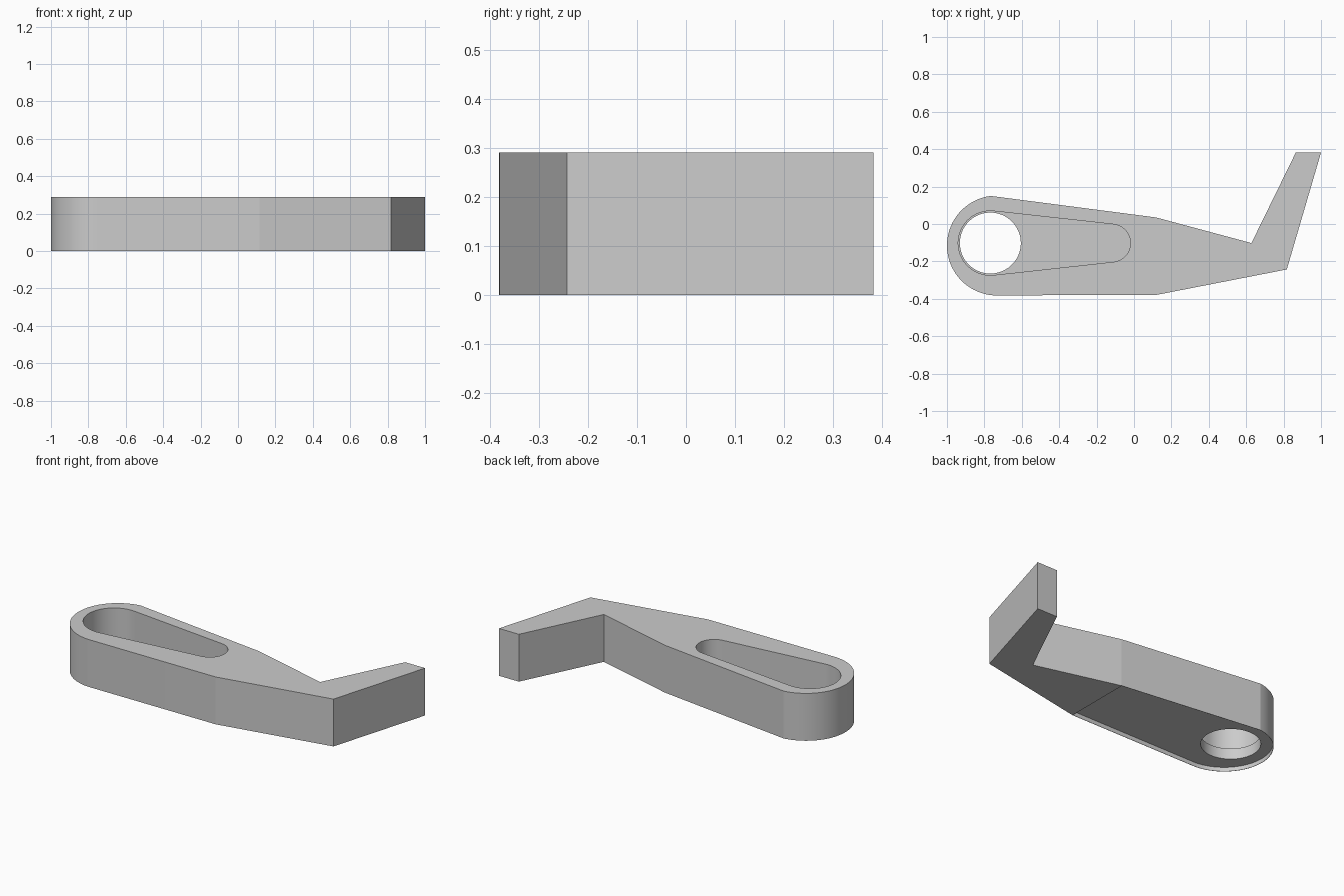
import bpy
import bmesh
from math import sin, cos, radians, acos, degrees

default_cube = bpy.data.objects.get("Cube")
if default_cube:
    bpy.data.objects.remove(default_cube, do_unlink=True)

HEIGHT = 0.29
RECESS = 0.025      # underside of the rounded half sits slightly higher
SLOT_FLOOR = 0.09
HUB = (-0.768, -0.102)
TIP = (-0.12, -0.102)

grey = bpy.data.materials.new("plain grey")
grey.use_nodes = True
colour = (0.6, 0.6, 0.6, 1)
grey.diffuse_color = colour
grey.node_tree.nodes["Principled BSDF"].inputs["Base Color"].default_value = colour


def arc(centre, radius, start, end, steps):
    """Points along an arc, angles in degrees."""
    angles = [radians(start + (end - start) * i / steps) for i in range(steps + 1)]
    return [(centre[0] + radius * cos(a), centre[1] + radius * sin(a)) for a in angles]


def prism(name, outline, bottom, top):
    """Extrude a flat outline between two heights."""
    bm = bmesh.new()
    base = bm.faces.new([bm.verts.new((x, y, bottom)) for x, y in outline])
    result = bmesh.ops.extrude_face_region(bm, geom=[base])
    moved = [v for v in result["geom"] if isinstance(v, bmesh.types.BMVert)]
    bmesh.ops.translate(bm, verts=moved, vec=(0, 0, top - bottom))
    bmesh.ops.recalc_face_normals(bm, faces=bm.faces)
    mesh = bpy.data.meshes.new(name)
    bm.to_mesh(mesh)
    bm.free()
    mesh.materials.append(grey)
    obj = bpy.data.objects.new(name, mesh)
    bpy.context.collection.objects.link(obj)
    return obj


def cut(target, cutter):
    """Subtract the cutter from the target and discard it."""
    cutter.hide_render = True
    mod = target.modifiers.new(cutter.name, "BOOLEAN")
    mod.operation = "DIFFERENCE"
    mod.solver = "EXACT"
    mod.object = cutter
    bpy.context.view_layer.objects.active = target
    bpy.ops.object.modifier_apply(modifier=mod.name)
    bpy.data.objects.remove(cutter, do_unlink=True)


def rounded_end(inset):
    """Rounded end of the arm, from its back corner to its front corner."""
    return arc((-0.733, -0.115), 0.267 - inset, 97, 266, 36)


# Arm body with the bent tail
tail = [(0.115, -0.38), (0.817, -0.243), (1.0, 0.382),
        (0.865, 0.382), (0.628, -0.102), (0.118, 0.035)]
arm = prism("lever_arm", rounded_end(0) + tail, 0, HEIGHT)

# Shallow hollow under the rounded half, leaving a paper-thin rim
lip = 0.002
hollow = rounded_end(lip) + [(0.115, -0.38 + lip), (0.115, 0.035 - lip)]
cut(arm, prism("hollow_cutter", hollow, -0.1, RECESS))

# Tapered pocket in the top
big, small = 0.172, 0.101
spread = degrees(acos((big - small) / (TIP[0] - HUB[0])))
pocket = (arc(HUB, big, spread, 360 - spread, 36)
          + arc(TIP, small, -spread, spread, 30))
cut(arm, prism("pocket_cutter", pocket, SLOT_FLOOR, 0.5))

# Round hole through the hub
cut(arm, prism("hole_cutter", arc(HUB, 0.163, 0, 354, 59), -0.1, 0.5))

# Smooth curved walls, crisp corners
bpy.ops.object.select_all(action="DESELECT")
arm.select_set(True)
bpy.context.view_layer.objects.active = arm
bpy.ops.object.shade_smooth_by_angle(angle=radians(7.5))
